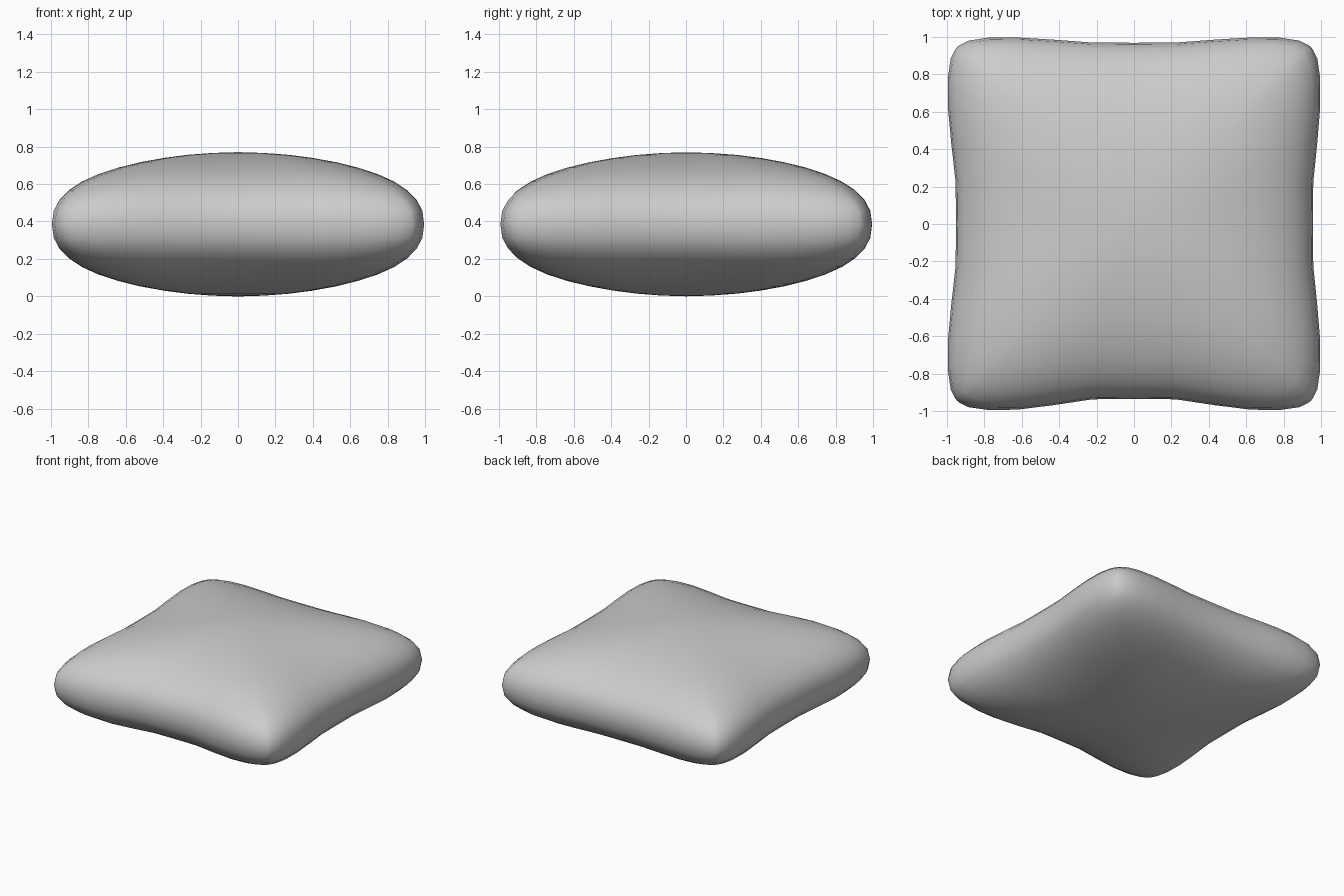
import bpy, bmesh
from math import sin, cos, pi

if "Cube" in bpy.data.objects:
    bpy.data.objects.remove(bpy.data.objects["Cube"])

RINGS, SIDE = 22, 14          # latitude steps, segments per side
MID_Z, HALF_H = 0.39, 0.385


def pinch(w, depth):
    """Inward dip along the middle of a side."""
    return 1 - depth / (1 + (abs(w) / 0.43) ** 5)


def outline_point(k, s):
    """Point k of a pinched rounded square of size s (rounder when small)."""
    side, i = divmod(k, SIDE)
    w = sin((2 * i / SIDE - 1) * pi / 2)
    p = 2.2 + 9.8 * s ** 3
    r = (1 + abs(w) ** p) ** (-1 / p)
    depth = (0.045, 0.033, 0.05, 0.067)[side]      # right, back, left, front
    a, b = r * pinch(w * r, depth), w * r
    x, y = ((a, b), (-b, a), (-a, -b), (b, -a))[side]
    return x * s, y * s


# Pillow: rings from the bottom pole to the top pole
bm = bmesh.new()
bottom = bm.verts.new((0, 0, MID_Z - HALF_H))
top = bm.verts.new((0, 0, MID_Z + HALF_H))
count = 4 * SIDE
rings = []
for j in range(1, RINGS):
    t = pi * j / RINGS
    s, c = sin(t), -cos(t)
    h = HALF_H * abs(c) ** 0.85 * (1 if c > 0 else -1)
    rings.append([bm.verts.new((*outline_point(k, s), MID_Z + h)) for k in range(count)])

for k in range(count):
    n = (k + 1) % count
    bm.faces.new((bottom, rings[0][n], rings[0][k]))
    bm.faces.new((top, rings[-1][k], rings[-1][n]))
    for lo, hi in zip(rings, rings[1:]):
        bm.faces.new((lo[k], lo[n], hi[n], hi[k]))

# Rest on the ground and soften the diagonal ridges a little
inner = [v for ring in rings for v in ring if abs(v.co.z - MID_Z) > 0.12]
for _ in range(2):
    bmesh.ops.smooth_vert(bm, verts=inner, factor=0.3,
                          use_axis_x=False, use_axis_y=False, use_axis_z=True)
low = min(v.co.z for v in bm.verts)
for v in bm.verts:
    v.co.z -= low
bmesh.ops.recalc_face_normals(bm, faces=bm.faces)
for f in bm.faces:
    f.smooth = True

mesh = bpy.data.meshes.new("pillow")
bm.to_mesh(mesh)
bm.free()
pillow = bpy.data.objects.new("pillow", mesh)
bpy.context.collection.objects.link(pillow)
